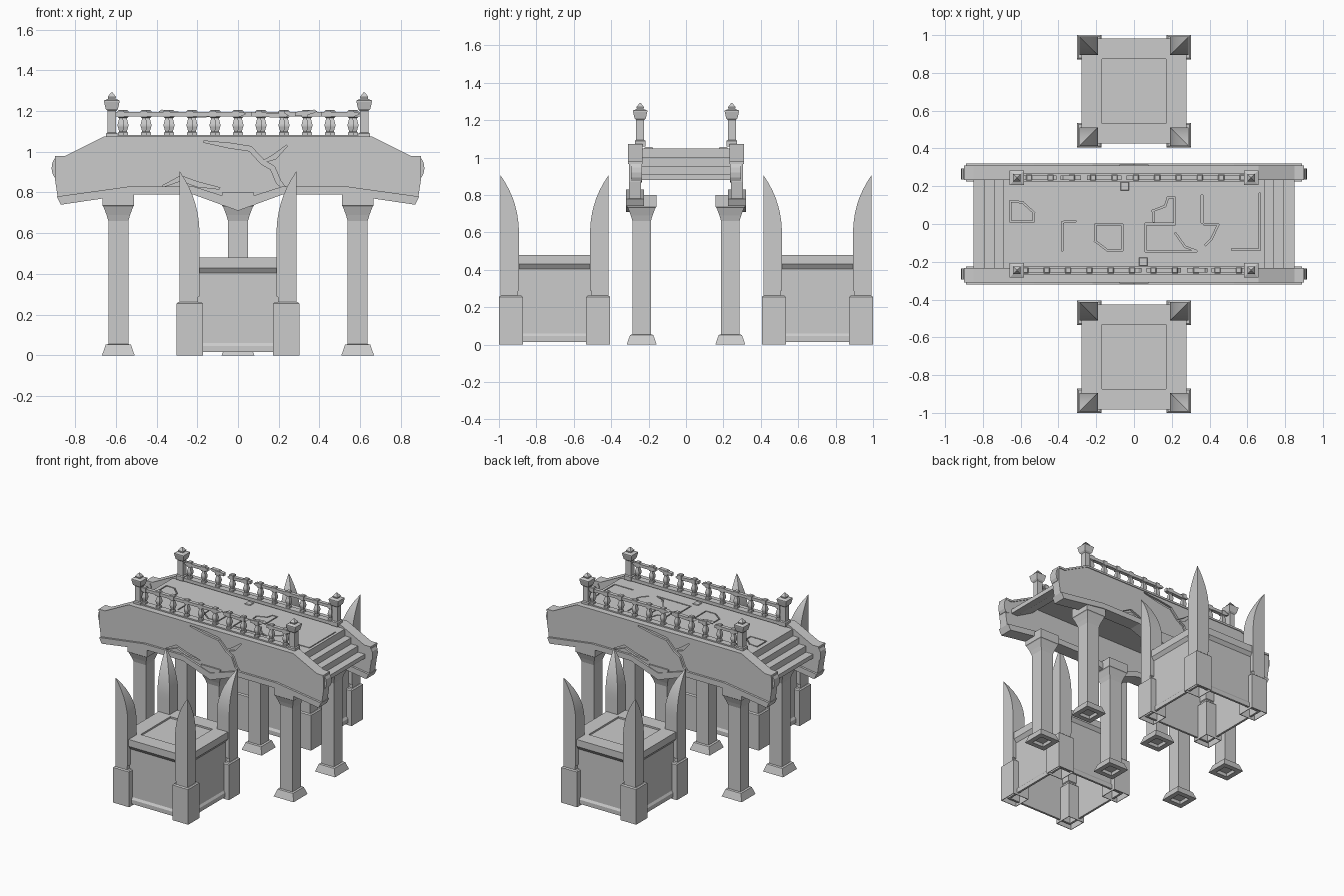
import bpy, bmesh, math
from mathutils import Vector

old = bpy.data.objects.get("Cube")
if old:
    bpy.data.objects.remove(old, do_unlink=True)

stone = bpy.data.materials.new("grey_stone")
stone.use_nodes = True
tone = (0.6, 0.6, 0.6, 1)
stone.diffuse_color = tone
stone.node_tree.nodes["Principled BSDF"].inputs["Base Color"].default_value = tone


def make(name, bm):
    bmesh.ops.recalc_face_normals(bm, faces=bm.faces)
    mesh = bpy.data.meshes.new(name)
    bm.to_mesh(mesh)
    bm.free()
    mesh.materials.append(stone)
    obj = bpy.data.objects.new(name, mesh)
    bpy.context.collection.objects.link(obj)
    return obj


def loft(name, rings):
    """Skin a list of equally long point loops and close both ends."""
    bm = bmesh.new()
    loops = [[bm.verts.new(p) for p in ring] for ring in rings]
    for a, b in zip(loops, loops[1:]):
        for i in range(len(a)):
            j = (i + 1) % len(a)
            bm.faces.new((a[i], a[j], b[j], b[i]))
    bm.faces.new(loops[0][::-1])
    bm.faces.new(loops[-1])
    return make(name, bm)


def rect(x0, x1, y0, y1, z):
    return [(x0, y0, z), (x1, y0, z), (x1, y1, z), (x0, y1, z)]


def box(name, x0, x1, y0, y1, z0, z1):
    return loft(name, [rect(x0, x1, y0, y1, z0), rect(x0, x1, y0, y1, z1)])


def stack(name, cx, cy, profile):
    """Square turned shape from (half width, height) pairs."""
    return loft(name, [rect(cx - h, cx + h, cy - h, cy + h, z) for h, z in profile])


def prism(name, pts, lo, hi):
    return loft(name, [[(a, v, b) for a, b in pts] for v in (lo, hi)])


def ribbon(path, width):
    """Outline of a crack that follows a path and narrows at both ends."""
    pts = [Vector(p) for p in path]
    left, right = [], []
    last = len(pts) - 1
    for i, p in enumerate(pts):
        d = (pts[min(i + 1, last)] - pts[max(i - 1, 0)]).normalized()
        n = Vector((-d.y, d.x)) * width * (0.15 if i in (0, last) else 0.5)
        left.append(p + n)
        right.append(p - n)
    return [tuple(p) for p in left + right[::-1]]


def groove(start, end, depth):
    """Straight cutter for one joint in the deck top."""
    a, b = Vector(start), Vector(end)
    d = (b - a).normalized() * 0.004
    n = Vector((-d.y, d.x))
    corners = [a - d - n, b + d - n, b + d + n, a - d + n]
    return loft("joint_cutter", [[(p.x, p.y, z) for p in corners] for z in (1.05 - depth, 1.05 + depth)])


def carve(target, cutters):
    for c in cutters:
        mod = target.modifiers.new("cut", "BOOLEAN")
        mod.operation, mod.solver, mod.object = "DIFFERENCE", "EXACT", c
    graph = bpy.context.evaluated_depsgraph_get()
    graph.update()
    mesh = bpy.data.meshes.new_from_object(target.evaluated_get(graph))
    target.modifiers.clear()
    target.data = mesh
    for c in cutters:
        bpy.data.objects.remove(c, do_unlink=True)


def mirrored(half):
    return half + [(-x, z) for x, z in half[::-1] if x != 0]


# Deck with worn slab joints
deck = box("deck", -0.69, 0.69, -0.245, 0.245, 0.99, 1.05)
joints = [
    [(-.656, .12), (-.59, .115), (-.53, .06), (-.53, .015), (-.656, .015), (-.656, .12)],
    [(-.206, -.005), (-.063, -.005), (-.063, -.14), (-.14, -.14), (-.206, -.09), (-.206, -.005)],
    [(.063, 0), (.063, -.143), (.33, -.143), (.27, -.12), (.22, -.05)],
    [(.105, .015), (.1, .07), (.165, .095), (.18, .14), (.217, .14), (.217, 0), (.063, 0)],
    [(.375, -.005), (.445, -.005), (.41, -.08), (.38, -.11)],
    [(.52, -.135), (.667, -.135), (.667, .16)],
    [(.36, .15), (.36, .01)],
    [(-.38, -.14), (-.38, .01), (-.31, .015)],
]
segments = [pair for path in joints for pair in zip(path, path[1:])]
carve(deck, [groove(a, b, 0.012 + 0.0003 * i) for i, (a, b) in enumerate(segments)])

# Everything below is built for the front half, then turned to the back
half = []

# Stairs at one end
treads = [(.68, 1.05), (.74, 1.0), (.795, .955), (.85, .91)]
steps = [(.685, 1.05)]
for (x, z), (_, lower) in zip(treads, treads[1:] + [(0, .88)]):
    steps += [(x, z), (x, lower)]
half.append(prism("stairs", steps[1:] + [(.8, .88), (.67, .95), (.67, 1.05)], -0.245, 0.245))

# Side beam, cracked on its outer face
top = [(-.66, 1.06), (-.85, .965), (-.9, .965)]
bottom = [(-.9, .87), (-.885, .77), (-.53, .82), (-.22, .82), (0, .75)]
beam = prism("side_beam", mirrored(top + bottom), -0.305, -0.24)
cracks = [
    [(-.17, 1.05), (-.04, 1.03), (.06, 1.015), (.12, .95), (.17, .92), (.2, .85), (.25, .8)],
    [(.12, .95), (.18, .975), (.24, 1.03)],
    [(-.37, .83), (-.28, .87), (-.2, .84), (-.09, .82)],
]
carve(beam, [prism("crack_cutter", ribbon(c, 0.024), -0.33, -0.29) for c in cracks])
half.append(beam)

# Coping along the beam top and moulding along its foot
crest = mirrored([(-.9, .965), (-.85, .965), (-.66, 1.06)])
coping = crest + [(x, z + .014) for x, z in crest[::-1]]
half.append(prism("beam_coping", coping, -0.31, -0.233))
foot = mirrored([(-.89, .78), (-.53, .83), (-.22, .83), (0, .76)])
under = mirrored([(-.87, .74), (-.53, .79), (-.22, .79), (0, .71)])
half.append(prism("beam_moulding", foot + under[::-1], -0.32, -0.225))

# Rounded scroll ends
for s in (-1, 1):
    ring = [(s * .888 + .028 * math.cos(math.tau * i / 12), .92 + .052 * math.sin(math.tau * i / 12))
            for i in range(12)]
    half.append(prism("scroll_end", ring, -0.295, -0.235))

# Columns
column = [(.04, .02), (.045, 0), (.08, 0), (.062, .052), (.049, .055), (.049, .66),
          (.058, .69), (.073, .73), (.078, .735), (.078, .8)]
for x in (-.588, 0, .588):
    half.append(stack("column", x, -.237, column))

# Balustrade
rail_y = -.245
half.append(box("bottom_rail", -.6, .6, rail_y - .022, rail_y + .022, 1.06, 1.083))
baluster = [(.014, 1.08), (.014, 1.095), (.009, 1.1), (.016, 1.125), (.016, 1.135),
            (.009, 1.165), (.016, 1.17), (.016, 1.2), (.012, 1.205)]
for i in range(11):
    half.append(stack("baluster", -.575 + .113 * i, rail_y, baluster))
for a, b, dip in [(-.6, .04, 0), (.065, .25, -.008), (.28, .39, .012), (.41, .6, 0)]:
    rail = [(a, 1.174), (b - .025, 1.174 + dip), (b, 1.186 + dip), (b - .015, 1.195 + dip), (a, 1.195)]
    half.append(prism("top_rail", rail, rail_y - .013, rail_y + .013))

# End posts with lantern heads
post = [(.028, 1.06), (.028, 1.09), (.021, 1.095), (.021, 1.2), (.03, 1.21), (.038, 1.245),
        (.038, 1.252), (.018, 1.26), (.02, 1.27), (.003, 1.292)]
for x in (-.62, .62):
    half.append(stack("end_post", x, rail_y, post))

# Pedestal body, hollow below, with a plinth, an undercut cap and a sunken top panel
pedestal = [(.255, .4), (.255, .015), (.27, .015), (.27, .045), (.26, .06), (.26, .405),
            (.278, .43), (.278, .48), (.17, .48), (.17, .468)]
half.append(stack("pedestal_body", 0, -.703, pedestal))

# Pedestal corner blocks, hollow below, and curved spikes reaching to the outer corners
block = [(.06, .24), (.06, 0), (.064, 0), (.064, .255), (.056, .262)]
spike = [(.092, .255), (.092, .285), (.098, .29), (.098, .58)]
spike += [(.098 * (1 - (t / 8) ** 2.3) + .001, .58 + .325 * t / 8) for t in range(1, 9)]
for sx in (-1, 1):
    for sy in (-1, 1):
        half.append(stack("corner_block", sx * .237, -.703 + sy * .233, block))
        ox, oy = sx * .288, -.703 + sy * .289
        rings = [rect(ox - sx * w, ox, oy - sy * w, oy, z) for w, z in spike]
        obj = loft("corner_spike", rings)
        bpy.ops.object.select_all(action="DESELECT")
        obj.select_set(True)
        bpy.context.view_layer.objects.active = obj
        bpy.ops.object.shade_smooth_by_angle(angle=math.radians(35))
        half.append(obj)

# Fallen stone chip beside the railing
half.append(stack("stone_chip", .05, -.2, [(.025, 1.045), (.02, 1.056)]))

# Turn the front half around to form the back
for obj in half:
    twin = obj.copy()
    twin.name = "back_" + obj.name
    twin.rotation_euler.z = math.pi
    bpy.context.collection.objects.link(twin)
